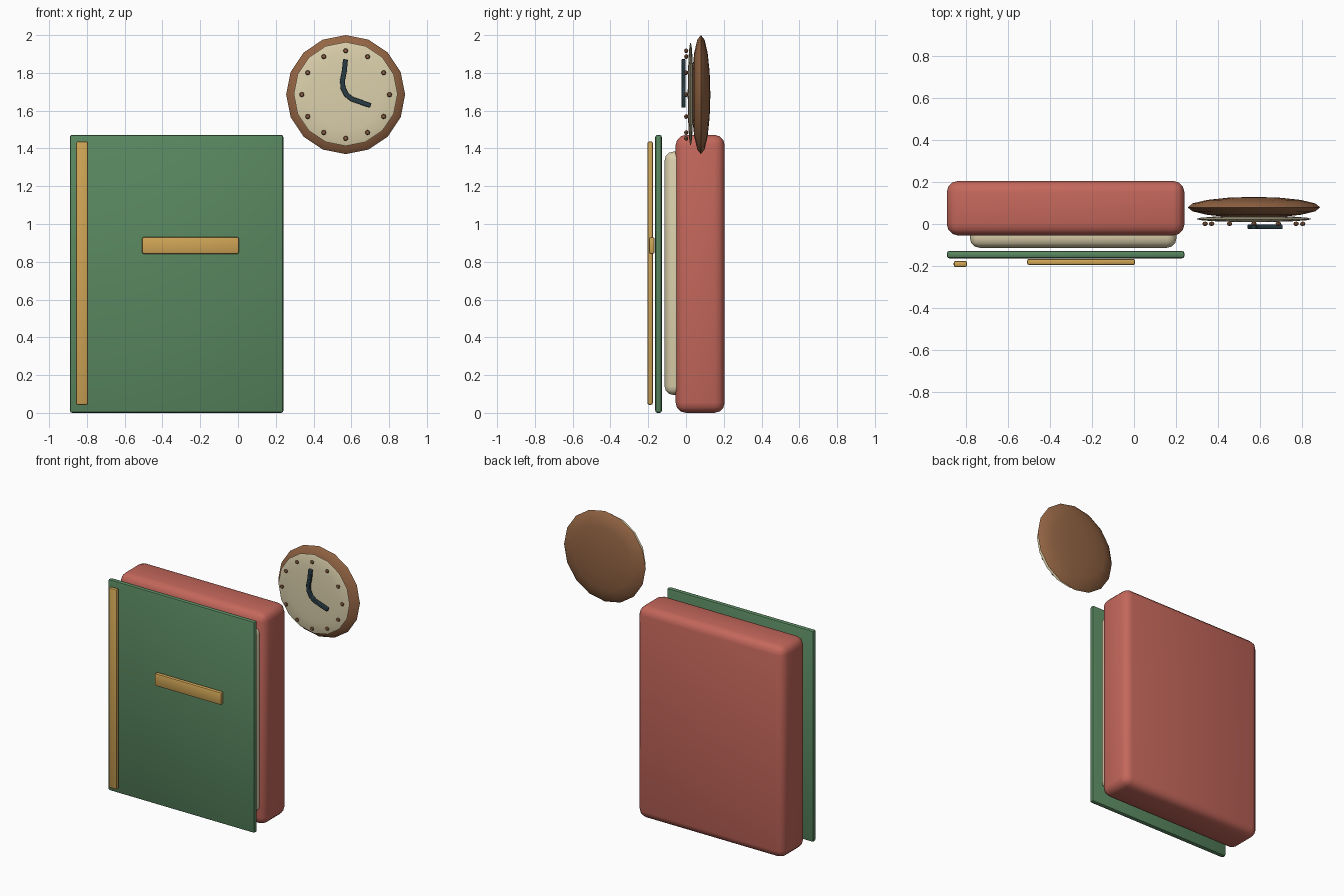
import bpy, bmesh, math
from mathutils import Vector, Matrix

cube = bpy.data.objects.get("Cube")
if cube:
    bpy.data.objects.remove(cube, do_unlink=True)


def material(name, rgb):
    # sRGB bytes converted to linear
    lin = [((c / 255 + 0.055) / 1.055) ** 2.4 for c in rgb] + [1.0]
    m = bpy.data.materials.new(name)
    m.use_nodes = True
    m.diffuse_color = lin
    m.node_tree.nodes["Principled BSDF"].inputs["Base Color"].default_value = lin
    return m


red = material("brick_red", (196, 103, 91))
green = material("leaf_green", (89, 135, 96))
cream = material("cream", (220, 208, 172))
gold = material("gold", (208, 165, 86))
brown = material("wood_brown", (148, 101, 68))
dark = material("dark_slate", (40, 60, 67))


def finish(name, bm, mat):
    bmesh.ops.recalc_face_normals(bm, faces=bm.faces)
    mesh = bpy.data.meshes.new(name)
    bm.to_mesh(mesh)
    bm.free()
    mesh.materials.append(mat)
    ob = bpy.data.objects.new(name, mesh)
    bpy.context.collection.objects.link(ob)
    return ob


def smooth(ob):
    bpy.ops.object.select_all(action='DESELECT')
    ob.select_set(True)
    bpy.context.view_layer.objects.active = ob
    bpy.ops.object.shade_smooth_by_angle(angle=math.radians(40))


def rounded_box(name, low, high, radius, mat, segments=3):
    low, high = Vector(low), Vector(high)
    bm = bmesh.new()
    bmesh.ops.create_cube(bm, size=1, matrix=Matrix.Translation((low + high) / 2)
                          @ Matrix.Diagonal((high - low).to_4d()))
    bmesh.ops.bevel(bm, geom=bm.edges[:], offset=radius, segments=segments,
                    profile=0.5, affect='EDGES')
    ob = finish(name, bm, mat)
    smooth(ob)
    return ob


def ellipsoid(name, centre, radius, depth, mat, sides=16):
    # Poles point along y, so the outline seen from the front is a regular polygon
    bm = bmesh.new()
    bmesh.ops.create_uvsphere(
        bm, u_segments=sides, v_segments=sides // 2, radius=1,
        matrix=Matrix.Translation(centre) @ Matrix.Diagonal((radius, depth, radius, 1))
        @ Matrix.Rotation(math.pi / 2, 4, 'X'))
    ob = finish(name, bm, mat)
    smooth(ob)
    return ob


# Book: thick back block, page block, front cover and gold trim
rounded_box("back_block", (-0.89, -0.055, 0), (0.24, 0.205, 1.472), 0.055, red)
rounded_box("page_block", (-0.78, -0.113, 0.095), (0.202, 0, 1.383), 0.045, cream)
rounded_box("front_cover", (-0.89, -0.163, 0), (0.24, -0.128, 1.472), 0.012, green, 2)
rounded_box("spine_strip", (-0.857, -0.204, 0.043), (-0.793, -0.176, 1.437), 0.009, gold, 2)
rounded_box("title_bar", (-0.508, -0.195, 0.842), (0.005, -0.166, 0.93), 0.009, gold, 2)

# Clock: lens-shaped case and face
cx, cz = 0.57, 1.685
ellipsoid("clock_case", (cx, 0.079, cz), 0.315, 0.05, brown)
ellipsoid("clock_face", (cx, 0.024, cz + 0.003), 0.275, 0.015, cream)

# Hour markers
for i in range(12):
    a = i * math.tau / 12
    ellipsoid(f"hour_marker_{i + 1}",
              (cx + 0.232 * math.sin(a), 0.001, cz + 0.232 * math.cos(a)),
              0.013, 0.011, brown, 8)

# Bent clock hands: a ribbon along a path, thickened backwards
path = [Vector(p) for p in ((0.569, 1.872), (0.563, 1.81), (0.553, 1.76),
                            (0.556, 1.72), (0.573, 1.685), (0.602, 1.662),
                            (0.65, 1.645), (0.703, 1.627))]
bm = bmesh.new()
rows = []
for i, p in enumerate(path):
    t = (path[min(i + 1, len(path) - 1)] - path[max(i - 1, 0)]).normalized()
    side = Vector((-t.y, t.x)) * 0.013
    rows.append([bm.verts.new((q.x, -0.024, q.y)) for q in (p - side, p + side)])
for a, b in zip(rows, rows[1:]):
    bm.faces.new((a[0], a[1], b[1], b[0]))
extruded = bmesh.ops.extrude_face_region(bm, geom=bm.faces[:])["geom"]
bmesh.ops.translate(bm, vec=(0, 0.021, 0),
                    verts=[v for v in extruded if isinstance(v, bmesh.types.BMVert)])
hands = finish("clock_hands", bm, dark)
bevel = hands.modifiers.new("soft_edges", 'BEVEL')
bevel.width = 0.004
bevel.segments = 2
smooth(hands)
